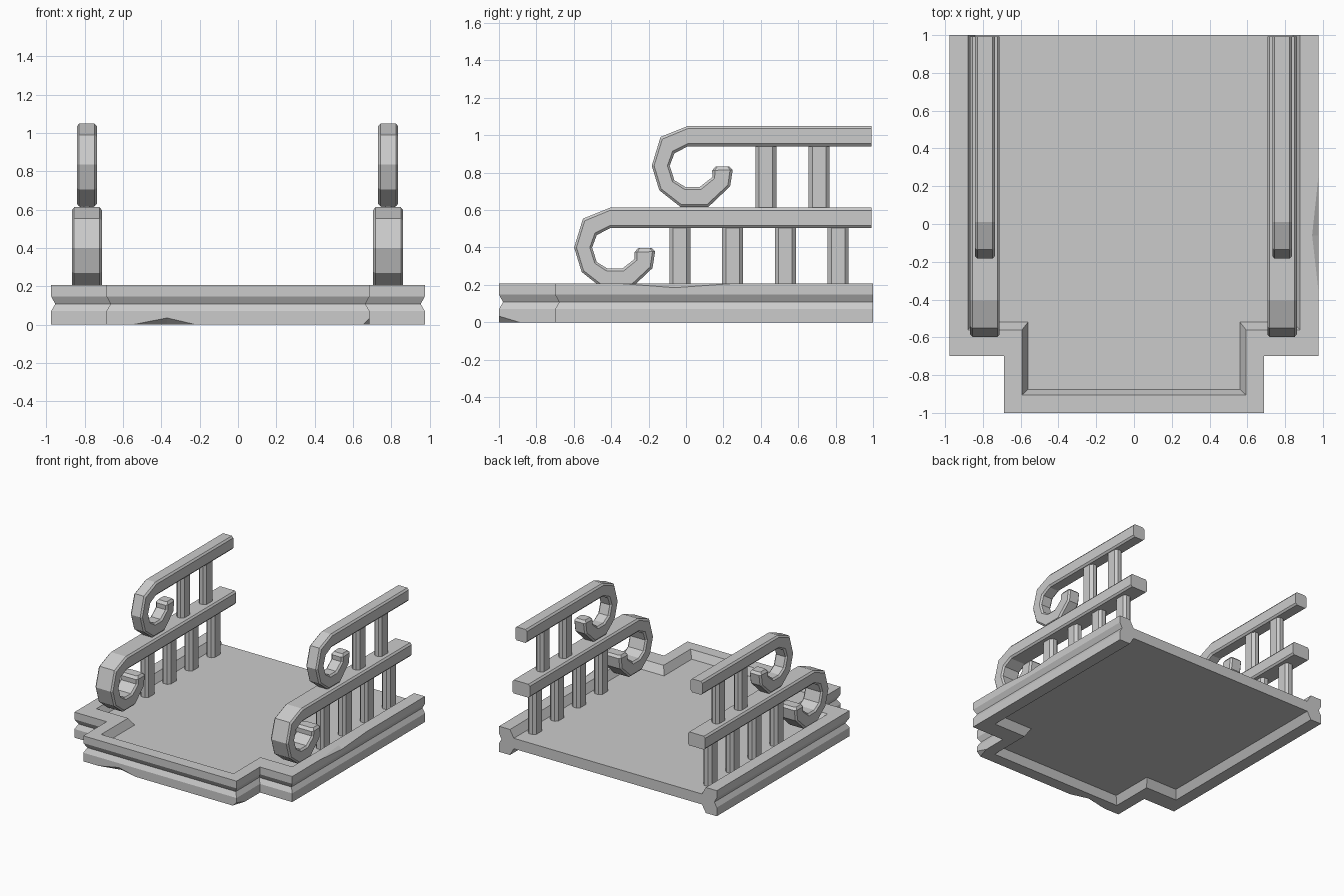
import bpy
import bmesh

cube = bpy.data.objects.get("Cube")
if cube:
    bpy.data.objects.remove(cube, do_unlink=True)

stone = bpy.data.materials.new("stone_grey")
stone.use_nodes = True
GREY = (0.6, 0.6, 0.6, 1)
stone.diffuse_color = GREY
stone.node_tree.nodes["Principled BSDF"].inputs["Base Color"].default_value = GREY


def finish(name, bm):
    bmesh.ops.recalc_face_normals(bm, faces=bm.faces)
    mesh = bpy.data.meshes.new(name)
    bm.to_mesh(mesh)
    bm.free()
    mesh.materials.append(stone)
    obj = bpy.data.objects.new(name, mesh)
    bpy.context.collection.objects.link(obj)
    return obj


def loft(name, rings):
    """Skin a row of matching closed rings and cap both ends."""
    bm = bmesh.new()
    rows = [[bm.verts.new(p) for p in ring] for ring in rings]
    n = len(rows[0])
    for a, b in zip(rows, rows[1:]):
        for i in range(n):
            j = (i + 1) % n
            bm.faces.new((a[i], a[j], b[j], b[i]))
    bm.faces.new(rows[0])
    bm.faces.new(rows[-1])
    return finish(name, bm)


def plan(side, step, nose, front):
    """Stepped plan line: back left, around the front, to back right."""
    half = [(-side, 1), (-side, -step), (-nose, -step), (-nose, -front)]
    return half + [(-x, y) for x, y in reversed(half)]


# Grooved rim around the front and sides
TOP = 0.207
FLOOR_TOP, FLOOR_BOTTOM = 0.145, 0.06
outer = plan(0.976, 0.7, 0.687, 1)
groove = plan(0.954, 0.678, 0.665, 0.978)
inner = plan(0.878, 0.56, 0.593, 0.905)
sill = plan(0.843, 0.52, 0.561, 0.875)
section = [(outer, 0), (outer, 0.07), (groove, 0.108), (outer, 0.148), (outer, TOP),
           (inner, TOP), (sill, FLOOR_TOP), (sill, FLOOR_BOTTOM), (inner, 0)]
rim = loft("rim", [[(*path[i], z) for path, z in section] for i in range(len(outer))])

# Chipped edges of the rim
chips = {
    "front_chip": [(-0.55, -1, 0), (-0.22, -1, 0), (-0.37, -1, 0.035),
                   (-0.37, -0.96, 0), (-0.37, -1.03, -0.03)],
    "side_chip": [(0.976, -0.35, TOP), (0.976, 0.25, TOP), (0.943, -0.06, TOP),
                  (0.976, -0.06, 0.185), (1, -0.06, 0.23)],
    "corner_chip": [(0.653, -1, 0), (0.687, -0.89, 0), (0.687, -1, 0.033),
                    (0.71, -1.03, -0.03)],
}
for name, points in chips.items():
    bm = bmesh.new()
    for p in points:
        bm.verts.new(p)
    bmesh.ops.convex_hull(bm, input=bm.verts)
    cutter = finish(name + "_cutter", bm)
    mod = rim.modifiers.new(name, "BOOLEAN")
    mod.operation = "DIFFERENCE"
    mod.solver = "EXACT"
    mod.object = cutter

# Bake the chips so that no cutters are left behind
bpy.context.view_layer.update()
baked = bpy.data.meshes.new_from_object(rim.evaluated_get(bpy.context.evaluated_depsgraph_get()))
rim.modifiers.clear()
rim.data = baked
for name in chips:
    bpy.data.objects.remove(bpy.data.objects[name + "_cutter"], do_unlink=True)

# Floor slab, closed by the rim except at the open back
loft("floor", [[(x, y, z) for x, y in sill] for z in (FLOOR_BOTTOM, FLOOR_TOP)])

# Scroll rail: outer and inner (y, z) of each station, from the bar to the curl tip
CURL = [((0.01, 1.05), (0.01, 0.941)), ((-0.136, 0.991), (-0.062, 0.903)),
        ((-0.183, 0.837), (-0.087, 0.837)), ((-0.143, 0.706), (-0.062, 0.759)),
        ((-0.03, 0.617), (-0.004, 0.724)), ((0.12, 0.617), (0.074, 0.724)),
        ((0.236, 0.727), (0.141, 0.776)), ((0.25, 0.815), (0.14, 0.812)),
        ((0.232, 0.833), (0.158, 0.833))]
BACK = 0.992


def station(cx, half, o, i):
    """Chamfered rectangle spanning the outer and inner points."""
    c = 0.012
    t = 0.13
    flat = half - c
    shape = [(-flat, 0), (flat, 0), (half, t), (half, 1 - t),
             (flat, 1), (-flat, 1), (-half, 1 - t), (-half, t)]
    return [(cx + x, o[0] + (i[0] - o[0]) * k, o[1] + (i[1] - o[1]) * k) for x, k in shape]


def rail(name, cx, half, dy, dz):
    pairs = [tuple((y + dy, z + dz) for y, z in pair) for pair in CURL]
    pairs.insert(0, tuple((BACK, p[1]) for p in pairs[0]))
    rings = [station(cx, half, *p) for p in pairs[:-1]]
    rings.append(station(cx, half - 0.014, *pairs[-1]))
    loft(name, rings)


def post(name, cx, cy, hx, z0, z1):
    hy, c = 0.056, 0.02
    shape = [(hx - c, -hy), (hx, c - hy), (hx, hy - c), (hx - c, hy),
             (c - hx, hy), (-hx, hy - c), (-hx, c - hy), (c - hx, -hy)]
    loft(name, [[(cx + x, cy + y, z) for x, y in shape] for z in (z0, z1)])


# Two stacked scroll rails with posts on each side
for side, cx in (("right", -0.789), ("left", 0.784)):
    rail(side + "_lower_rail", cx, 0.078, -0.415, -0.437)
    rail(side + "_upper_rail", cx, 0.052, 0, 0)
    for k in range(4):
        post(f"{side}_lower_post_{k + 1}", cx, -0.033 + 0.282 * k, 0.037, FLOOR_TOP - 0.01, 0.52)
    for k in range(2):
        post(f"{side}_upper_post_{k + 1}", cx, 0.427 + 0.285 * k, 0.035, 0.6, 0.96)
